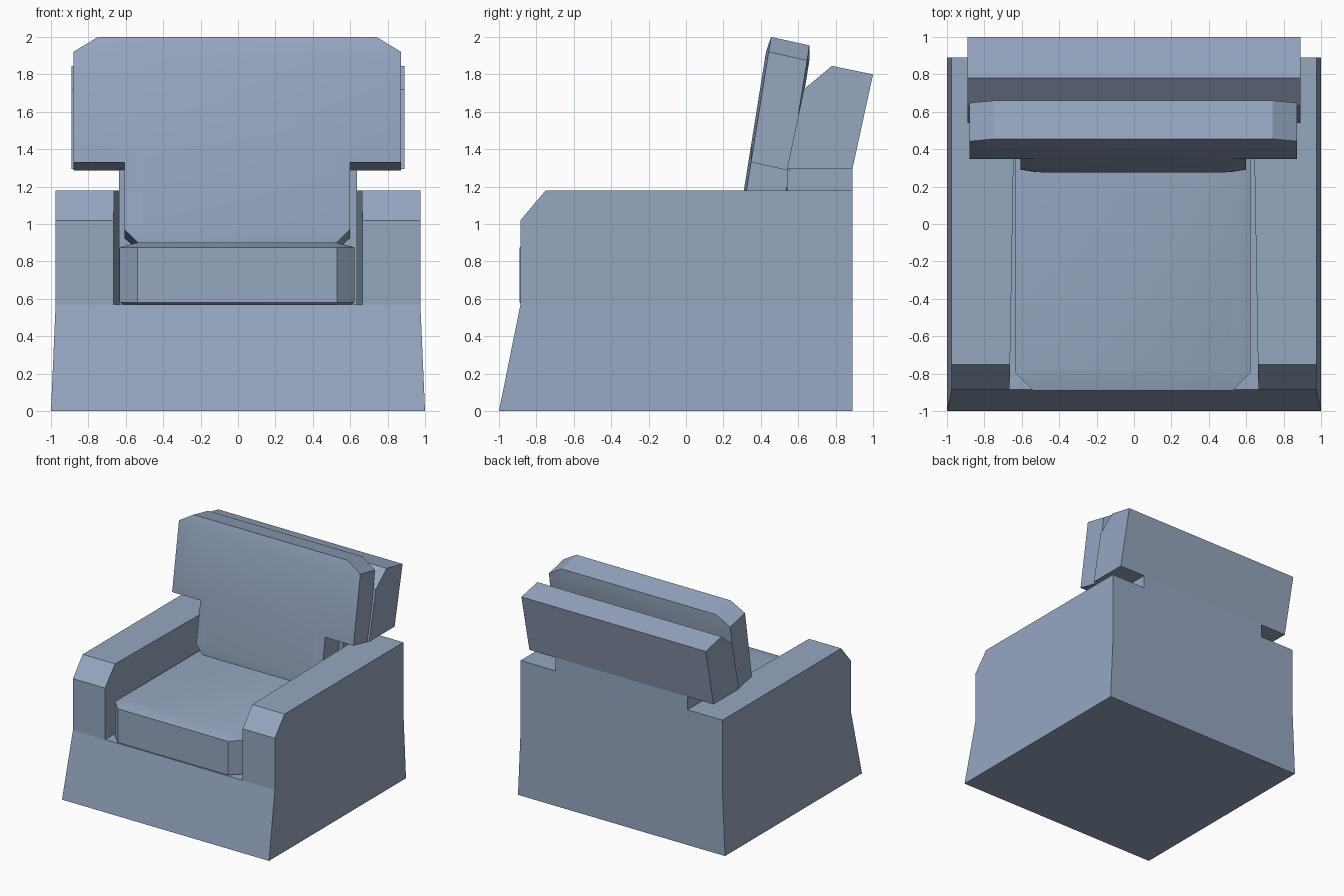
import bpy, bmesh
from math import radians

if "Cube" in bpy.data.objects:
    bpy.data.objects.remove(bpy.data.objects["Cube"])

# Slate blue upholstery
fabric = bpy.data.materials.new("slate_fabric")
fabric.diffuse_color = (0.305, 0.385, 0.53, 1)
fabric.use_nodes = True
fabric.node_tree.nodes["Principled BSDF"].inputs["Base Color"].default_value = fabric.diffuse_color


def loft(name, rings, smooth=False):
    """Join equal-length point rings with side faces and cap both ends."""
    bm = bmesh.new()
    loops = [[bm.verts.new(p) for p in ring] for ring in rings]
    n = len(rings[0])
    for a, b in zip(loops, loops[1:]):
        for i in range(n):
            j = (i + 1) % n
            bm.faces.new((a[i], a[j], b[j], b[i]))
    bm.faces.new(loops[0])
    bm.faces.new(loops[-1])
    bmesh.ops.recalc_face_normals(bm, faces=bm.faces)
    mesh = bpy.data.meshes.new(name)
    bm.to_mesh(mesh)
    bm.free()
    mesh.materials.append(fabric)
    obj = bpy.data.objects.new(name, mesh)
    bpy.context.collection.objects.link(obj)
    if smooth:
        bpy.ops.object.select_all(action='DESELECT')
        obj.select_set(True)
        bpy.context.view_layer.objects.active = obj
        bpy.ops.object.shade_smooth_by_angle(angle=radians(30))
    return obj


def rect(x, y0, y1, z):
    return [(-x, y0, z), (x, y0, z), (x, y1, z), (-x, y1, z)]


def mirrored(half):
    """Complete a right-half outline (top to bottom) with its left half."""
    return half + [(-x, v) for x, v in reversed(half)]


# Base flaring out towards the floor
loft("base", [rect(1.0, -1.0, 0.89, 0), rect(0.975, -0.885, 0.89, 0.57)])

# Armrests with chamfered fronts, thickening slightly towards the back
arm = [(-0.885, 0.57), (-0.885, 1.02), (-0.75, 1.18), (0.89, 1.18), (0.89, 0.57)]
for side, name in ((-1, "left_armrest"), (1, "right_armrest")):
    inner = [(side * (0.665 - 0.017 * (y + 0.885)), y, z) for y, z in arm]
    outer = [(side * 0.975, y, z) for y, z in arm]
    loft(name, [inner, outer])

# Back support between the arms, and the leaning wide block above it
loft("back_support", [rect(0.637, 0.54, 0.89, 0.57), rect(0.637, 0.54, 0.89, 1.30)])
block = [(0.54, 1.295), (0.89, 1.295), (1.0, 1.80), (0.78, 1.845), (0.63, 1.72)]
loft("back_frame", [[(x, y, z) for y, z in block] for x in (-0.89, 0.89)])


# Seat cushion with cut front corners and softened top
def seat_ring(x, front, cut, z):
    pts = [(-x, 0.5), (-x, front + cut), (-x + cut, front),
           (x - cut, front), (x, front + cut), (x, 0.5)]
    return [(px - 0.005, py, z) for px, py in pts]


loft("seat_cushion", [
    seat_ring(0.60, -0.865, 0.09, 0.565),
    seat_ring(0.628, -0.89, 0.095, 0.58),
    seat_ring(0.628, -0.89, 0.095, 0.875),
    seat_ring(0.535, -0.79, 0.03, 0.90)], smooth=True)

# T-shaped back cushion, sheared to lean backwards
outline = mirrored([(0.745, 2.0), (0.876, 1.92), (0.876, 1.33),
                    (0.603, 1.33), (0.603, 0.97), (0.53, 0.90)])
inset = mirrored([(0.72, 1.92), (0.80, 1.87), (0.80, 1.41),
                  (0.52, 1.41), (0.52, 1.0), (0.49, 0.97)])


def lean(points, t):
    return [(x - 0.004, 0.455 + (z - 2) * 0.16 + t, z - 0.22 * t) for x, z in points]


loft("back_cushion", [lean(inset, -0.014), lean(outline, 0),
                      lean(outline, 0.205), lean(inset, 0.217)], smooth=True)
